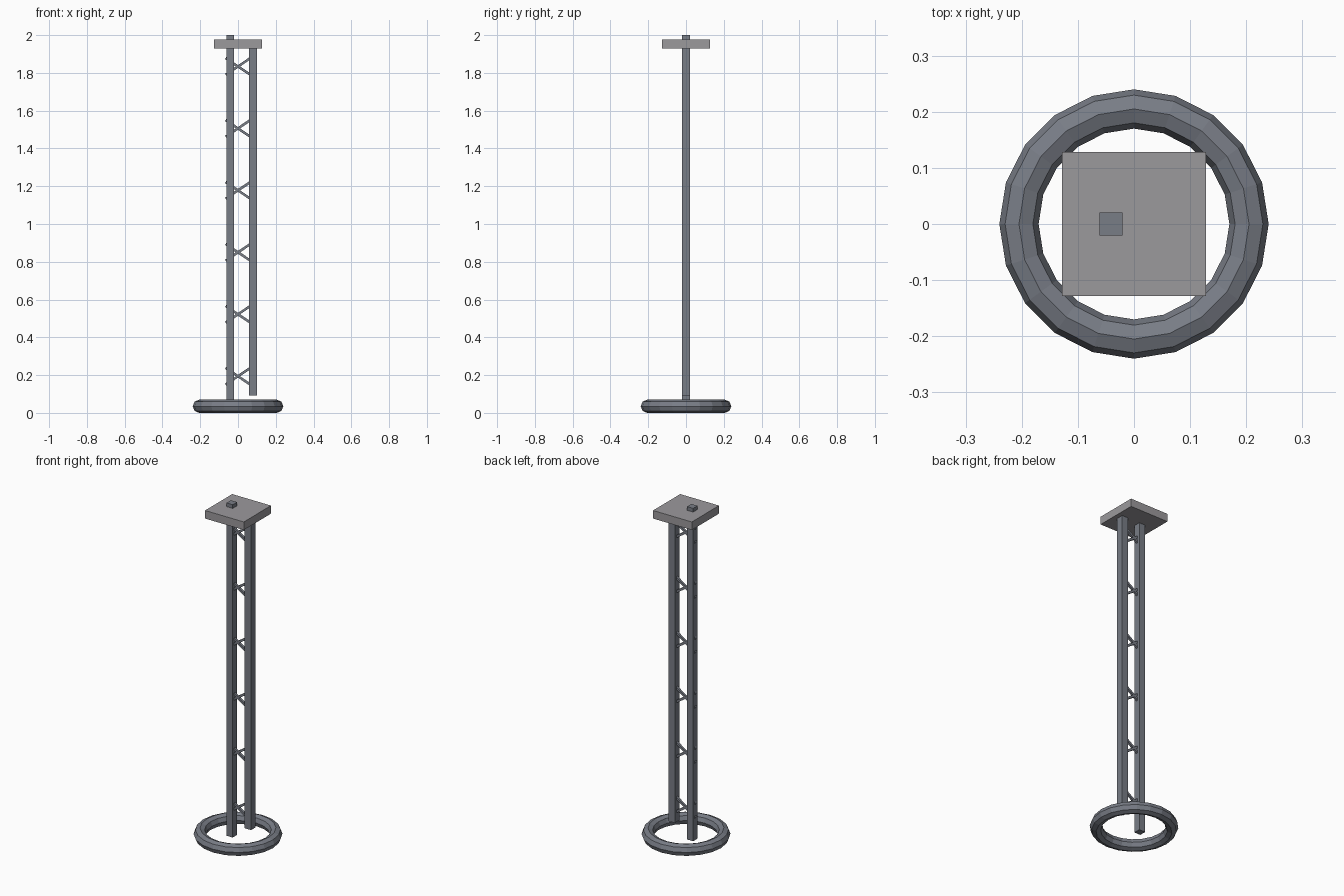
import bpy, bmesh, math
from mathutils import Matrix, Vector

cube = bpy.data.objects.get("Cube")
if cube:
    bpy.data.objects.remove(cube, do_unlink=True)


def material(name, rgb):
    m = bpy.data.materials.new(name)
    m.use_nodes = True
    m.diffuse_color = (*rgb, 1)
    m.node_tree.nodes["Principled BSDF"].inputs["Base Color"].default_value = (*rgb, 1)
    return m


steel = material("blue grey steel", (0.19, 0.205, 0.24))
plate_grey = material("warm grey plate", (0.33, 0.32, 0.335))


def add_object(name, bm, mat):
    mesh = bpy.data.meshes.new(name)
    bmesh.ops.recalc_face_normals(bm, faces=bm.faces)
    bm.to_mesh(mesh)
    bm.free()
    mesh.materials.append(mat)
    obj = bpy.data.objects.new(name, mesh)
    bpy.context.collection.objects.link(obj)
    return obj


def box(name, centre, size, mat, tilt=0):
    bm = bmesh.new()
    matrix = (Matrix.Translation(centre) @ Matrix.Rotation(tilt, 4, 'Y')
              @ Matrix.Diagonal((*size, 1)))
    bmesh.ops.create_cube(bm, size=1, matrix=matrix)
    return add_object(name, bm, mat)


def ring(name, major, minor, segments, sides, mat):
    # Spin an octagonal section around the vertical axis
    bm = bmesh.new()
    section = []
    for i in range(sides):
        a = math.tau * i / sides
        section.append(bm.verts.new((major + minor * math.cos(a), 0,
                                     minor + minor * math.sin(a))))
    edges = [bm.edges.new((section[i], section[(i + 1) % sides])) for i in range(sides)]
    bmesh.ops.spin(bm, geom=section + edges, cent=(0, 0, 0), axis=(0, 0, 1),
                   angle=math.tau, steps=segments, use_merge=True)
    bmesh.ops.remove_doubles(bm, verts=bm.verts, dist=0.0001)
    return add_object(name, bm, mat)


def post(name, x, bottom, top, width):
    box(name, (x, 0, (bottom + top) / 2), (width, width, top - bottom), steel)


# Base ring, posts and top plate
ring("base_ring", 0.205, 0.035, 20, 8, steel)
post("long_post", -0.041, 0.015, 2.0, 0.041)
post("short_post", 0.08, 0.092, 1.95, 0.042)
box("top_plate", (0, 0, 1.954), (0.256, 0.256, 0.048), plate_grey)

# Crossed braces between the posts
tilt = math.radians(34)
for i in range(6):
    centre = Vector((0, 0, 0.194 + 0.328 * i))
    for side, sign in (("rising", -1), ("falling", 1)):
        box(f"{side}_brace_{i + 1}", centre, (0.158, 0.013, 0.013), steel, sign * tilt)
